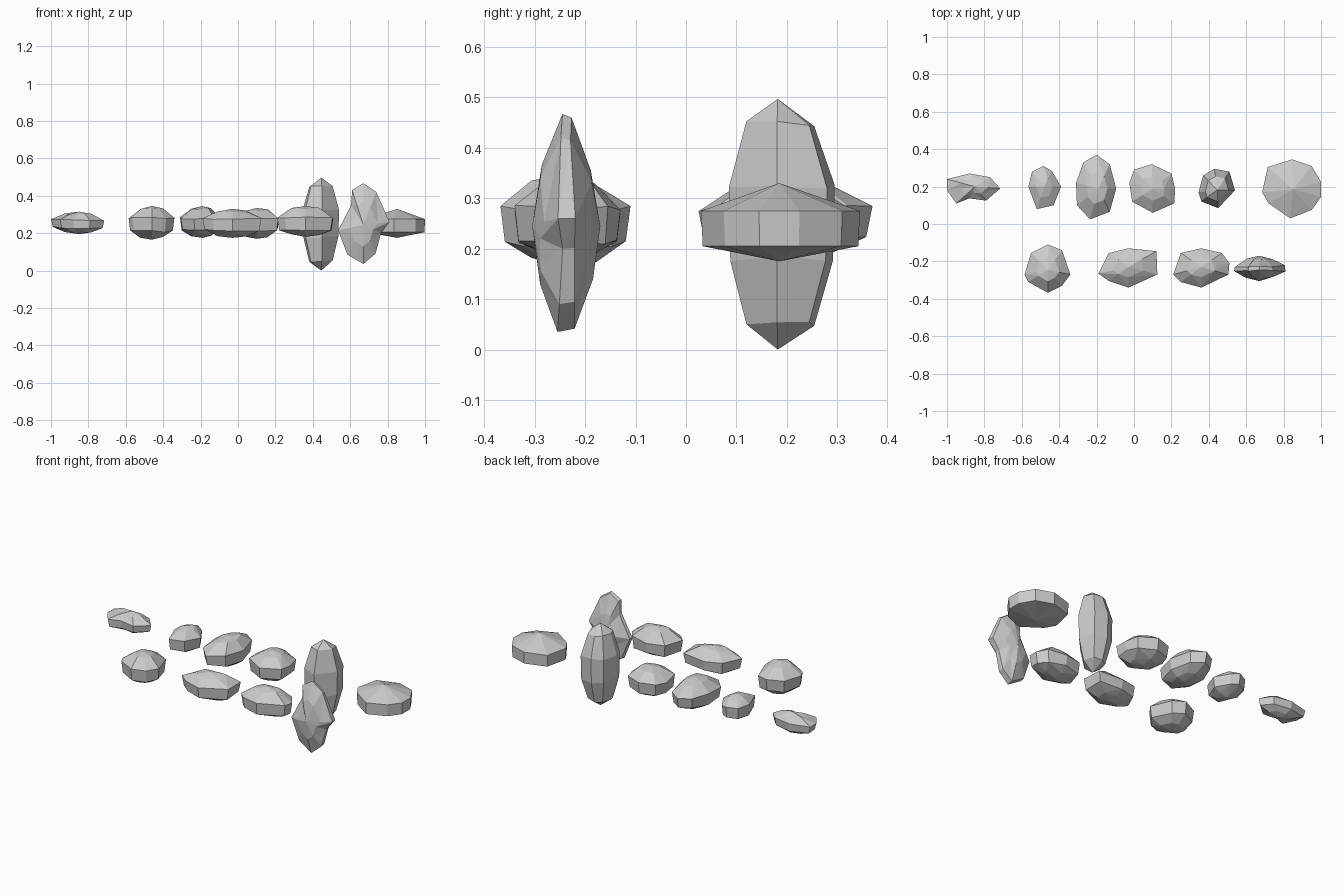
import bpy, bmesh, random

if "Cube" in bpy.data.objects:
    bpy.data.objects.remove(bpy.data.objects["Cube"])

random.seed(4)


def rock(name, outline, layers, peak, axes=(0, 1, 2), convex=True, jitter=0.006):
    """Stack scaled copies of an outline; a layer of scale 0 is a single peak point."""
    bm = bmesh.new()
    rings = []

    def add(u, v, w):
        co = [0.0, 0.0, 0.0]
        for axis, value in zip(axes, (u, v, w)):
            co[axis] = value
        return bm.verts.new(co)

    for h, s in layers:
        if s == 0:
            rings.append([add(peak[0], peak[1], h)])
        else:
            rings.append([add(peak[0] + (u - peak[0]) * s, peak[1] + (v - peak[1]) * s,
                              h + random.uniform(-jitter, jitter)) for u, v in outline])
    if convex:
        res = bmesh.ops.convex_hull(bm, input=bm.verts)
        loose = [v for v in bm.verts if not v.link_faces]
        bmesh.ops.delete(bm, geom=loose, context='VERTS')
        bmesh.ops.dissolve_limit(bm, angle_limit=0.06, verts=bm.verts, edges=bm.edges)
    else:
        n = len(outline)
        for a, b in zip(rings, rings[1:]):
            for i in range(n):
                j = (i + 1) % n
                if len(a) == 1:
                    bm.faces.new((a[0], b[j], b[i]))
                elif len(b) == 1:
                    bm.faces.new((a[i], a[j], b[0]))
                else:
                    bm.faces.new((a[i], a[j], b[j]))
                    bm.faces.new((a[i], b[j], b[i]))
    bmesh.ops.recalc_face_normals(bm, faces=bm.faces)
    mesh = bpy.data.meshes.new(name)
    bm.to_mesh(mesh)
    bm.free()
    bpy.context.collection.objects.link(bpy.data.objects.new(name, mesh))


def flat(bottom, low, high, top, taper=0.93):
    """Layers of a lying stone: peak, shoulder, rim, rim, shoulder, peak."""
    return [(bottom, 0), (bottom + 0.014, 0.5), (low, taper), (high, 1),
            (top - 0.014, 0.5), (top, 0)]


# Back row
rock("thin_rock", [(-1, .24), (-.88, .27), (-.77, .25), (-.715, .19), (-.79, .125),
     (-.88, .137), (-.95, .11), (-1, .18)], flat(.195, .23, .27, .315), (-.85, .2), convex=False)
rock("narrow_rock", [(-.485, .31), (-.44, .285), (-.39, .2), (-.43, .1), (-.52, .08),
     (-.565, .2), (-.545, .28)], flat(.18, .215, .28, .325), (-.48, .2))
rock("oval_rock", [(-.2, .37), (-.13, .32), (-.095, .19), (-.13, .065), (-.235, .025),
     (-.305, .1), (-.31, .22), (-.27, .33)], flat(.175, .22, .28, .345), (-.19, .19))
rock("round_rock", [(.095, .32), (.2, .27), (.22, .19), (.215, .11), (.1, .06),
     (-.01, .12), (-.025, .22), (0, .29)], flat(.17, .215, .28, .335), (.1, .19))
rock("tall_rock", [(.43, .295), (.51, .28), (.54, .18), (.45, .085), (.36, .12),
     (.345, .17), (.37, .26)],
     [(0, 0), (.05, .64), (.18, .97), (.32, 1), (.448, .64), (.497, 0)], (.445, .182))
rock("wide_rock", [(.715, .305), (.845, .345), (.95, .31), (1, .225), (1, .145),
     (.95, .075), (.835, .03), (.72, .11), (.685, .17)],
     [(.175, 0), (.205, .98), (.275, 1), (.33, 0)], (.85, .185), jitter=0)

# Front row
rock("angular_rock", [(-.46, -.11), (-.385, -.14), (-.34, -.27), (-.385, -.33),
     (-.46, -.368), (-.565, -.31), (-.585, -.27), (-.55, -.155)],
     flat(.165, .21, .28, .345), (-.46, -.245))
rock("long_rock", [(-.03, -.13), (.12, -.145), (.125, -.27), (-.03, -.34),
     (-.135, -.305), (-.19, -.265), (-.135, -.155)], flat(.175, .215, .275, .33), (-.03, -.23))
rock("wedge_rock", [(.36, -.13), (.47, -.155), (.51, -.21), (.505, -.27), (.36, -.34),
     (.25, -.31), (.21, -.27), (.25, -.155)], flat(.18, .215, .28, .345), (.36, -.23))

# Upright crooked stone: front outline layered through its depth
rock("upright_rock", [(.67, .467), (.61, .43), (.605, .35), (.535, .215), (.585, .085),
     (.67, .035), (.735, .09), (.765, .2), (.81, .26), (.74, .42)],
     [(-.305, 0), (-.285, .55), (-.25, 1), (-.225, .97), (-.19, .5), (-.17, 0)],
     (.67, .245), axes=(0, 2, 1), convex=False)
